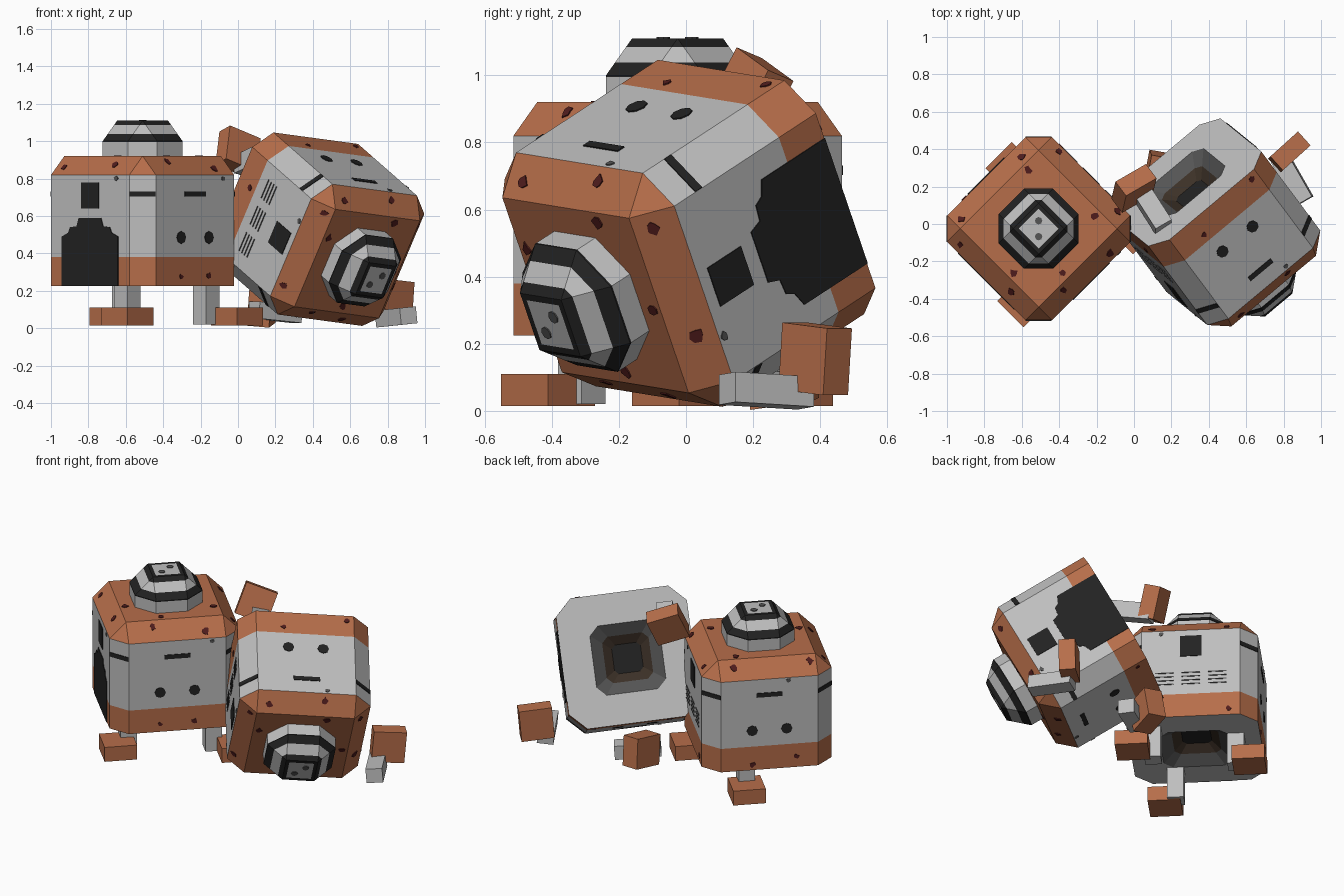
import bpy, bmesh, math, random
from mathutils import Matrix, Vector

if "Cube" in bpy.data.objects:
    bpy.data.objects.remove(bpy.data.objects["Cube"])
random.seed(4)


def material(name, rgb):
    m = bpy.data.materials.new(name)
    m.use_nodes = True
    m.diffuse_color = (*rgb, 1)
    m.node_tree.nodes["Principled BSDF"].inputs["Base Color"].default_value = (*rgb, 1)
    return m


ORANGE, GREY, BLACK, RUST, DIM, BROWN = range(6)
MATS = [material("orange_paint", (0.47, 0.155, 0.068)),
        material("light_grey", (0.52, 0.52, 0.52)),
        material("near_black", (0.016, 0.016, 0.016)),
        material("dark_rust", (0.08, 0.012, 0.012)),
        material("dim_grey", (0.09, 0.09, 0.09)),
        material("dark_brown", (0.045, 0.03, 0.02))]


def finish(name, bm, matrix, mat=None):
    """Turn a bmesh into an object, optionally in a single colour."""
    bmesh.ops.recalc_face_normals(bm, faces=bm.faces)
    mesh = bpy.data.meshes.new(name)
    for m in MATS if mat is None else [MATS[mat]]:
        mesh.materials.append(m)
    bm.to_mesh(mesh)
    bm.free()
    ob = bpy.data.objects.new(name, mesh)
    ob.matrix_world = matrix
    bpy.context.collection.objects.link(ob)
    return ob


def box(name, size, centre, matrix, mat):
    bm = bmesh.new()
    bmesh.ops.create_cube(bm, size=1, matrix=Matrix.Translation(centre) @ Matrix.Diagonal((*size, 1)))
    return finish(name, bm, matrix, mat)


def turned_box(name, size, centre, angles, mat):
    turn = [Matrix.Rotation(math.radians(a), 4, ax) for a, ax in zip(angles, "XYZ")]
    return box(name, size, (0, 0, 0), Matrix.Translation(centre) @ turn[2] @ turn[1] @ turn[0], mat)


def chamfered(half, chamfer, z0, z1, cuts):
    """Box with chamfered uprights and top, cut into height bands."""
    bm = bmesh.new()
    bmesh.ops.create_cube(bm, size=1, matrix=Matrix.Translation((0, 0, (z0 + z1) / 2))
                          @ Matrix.Diagonal((2 * half, 2 * half, z1 - z0, 1)))
    edges = [e for e in bm.edges if max(v.co.z for v in e.verts) > z1 - 0.001]
    bmesh.ops.bevel(bm, geom=edges, offset=chamfer, segments=1, affect='EDGES', profile=0.5)
    for z in cuts:
        bmesh.ops.bisect_plane(bm, geom=bm.verts[:] + bm.edges[:] + bm.faces[:],
                               plane_co=(0, 0, z), plane_no=(0, 0, 1), dist=1e-5)
    return bm


def step_in(bm, face, scale, dz, mat):
    """Inset a level face, shift it in height and colour the new floor."""
    new = bmesh.ops.extrude_discrete_faces(bm, faces=[face])["faces"][0]
    for v in new.verts:
        v.co = Vector((v.co.x * scale, v.co.y * scale, v.co.z + dz))
    new.material_index = mat
    return new


def plate(name, points, angle, matrix, mat, dist=0.396, height=0.0, pitch=0.0):
    """Thin painted plate on the wall that faces the given angle."""
    bm = bmesh.new()
    face = bm.faces.new([bm.verts.new((x, 0.002, z)) for x, z in points])
    ext = bmesh.ops.extrude_face_region(bm, geom=[face], use_keep_orig=True)
    for v in ext["geom"]:
        if isinstance(v, bmesh.types.BMVert):
            v.co.y = -0.004
    local = (Matrix.Rotation(math.radians(angle), 4, 'Z') @ Matrix.Translation((0, -dist, height))
             @ Matrix.Rotation(math.radians(pitch), 4, 'X'))
    return finish(name, bm, matrix @ local, mat)


def rect(x, z, w, h):
    return [(x - w, z - h), (x + w, z - h), (x + w, z + h), (x - w, z + h)]


def blob(x, z, r, n=8, rough=0.0):
    return [(x + r * random.uniform(1 - rough, 1) * math.cos(2 * math.pi * i / n),
             z + r * random.uniform(1 - rough, 1) * math.sin(2 * math.pi * i / n)) for i in range(n)]


def hut(prefix, matrix):
    # Body: orange foot band and shoulders around grey walls
    bm = chamfered(0.396, 0.1, 0.225, 0.92, [0.38, 0.819])
    for f in bm.faces:
        z = f.calc_center_median().z
        f.material_index = ORANGE if 0.23 < z < 0.38 or z > 0.82 else GREY
    floor = min(bm.faces, key=lambda f: f.calc_center_median().z)
    rim = step_in(bm, floor, 0.53, 0, DIM)
    for scale, dz, mat in ((0.67, 0.05, BROWN), (0.62, 0.04, BLACK)):
        ring_mat = rim.material_index
        rim = step_in(bm, rim, scale, dz, mat)
        for e in rim.edges:
            for f in e.link_faces:
                if f != rim:
                    f.material_index = ring_mat
    finish(prefix + "_body", bm, matrix)

    # Cap with dark bands
    bm = chamfered(0.206, 0.11, 0.9, 1.11, [0.995, 1.038, 1.085])
    for f in bm.faces:
        z = f.calc_center_median().z
        f.material_index = BLACK if 0.995 < z < 1.038 or z > 1.085 else GREY
    top = max(bm.faces, key=lambda f: f.calc_center_median().z)
    step_in(bm, top, 0.78, 0, GREY)
    finish(prefix + "_cap", bm, matrix)
    for sx in (-1, 1):
        plate(prefix + "_cap_dot", blob(0.03 * sx, 0.03 * sx, 0.02), 0, matrix, DIM, 0, 1.11, -90)

    # Slots and eyes on two opposite walls, slots on the corners
    for a in (0, 180):
        plate(prefix + "_slot", rect(0, 0.717, 0.08, 0.014), a, matrix, BLACK)
        for x in (-0.105, 0.105):
            plate(prefix + "_eye", blob(x, 0.485, 0.034), a, matrix, BLACK)
    for a in (45, 135, 225, 315):
        plate(prefix + "_corner_slot", rect(0, 0.717, 0.07, 0.014), a, matrix, BLACK, 0.489)

    # Door, windows and vents
    half = [(0.212, 0.225), (0.212, 0.49), (0.165, 0.51), (0.15, 0.54), (0.1, 0.545), (0.085, 0.588)]
    plate(prefix + "_door", half + [(-x, z) for x, z in reversed(half)], -90, matrix, BLACK)
    for a in (-90, 90):
        plate(prefix + "_window", rect(0, 0.71, 0.065, 0.07), a, matrix, BLACK)
    for x in (-0.16, 0, 0.16):
        for row in range(4):
            plate(prefix + "_vent", rect(x, 0.45 + row * 0.026, 0.055, 0.003), 90, matrix, DIM)

    # Rust patches on the painted bands
    for a in (0, 90, 180, 270):
        for side in (-1, 1):
            if a != 270:
                plate(prefix + "_rust", blob(side * random.uniform(0.1, 0.26), random.uniform(0.26, 0.35),
                                             0.022, 7, 0.6), a, matrix, RUST)
            plate(prefix + "_rust", blob(side * random.uniform(0.1, 0.26), random.uniform(-0.03, 0.03),
                                         0.028, 7, 0.6), a, matrix, RUST, 0.346, 0.87, -45)
        plate(prefix + "_rust", blob(random.uniform(-0.2, 0.2), 0.26, 0.028, 7, 0.6),
              a, matrix, RUST, 0, 0.92, -90)
        plate(prefix + "_scuff", blob(random.uniform(-0.25, 0.25), 0.8, 0.018, 7, 0.5), a, matrix, DIM)


# Standing hut with three legs
upright = Matrix.Translation((-0.51, -0.025, 0)) @ Matrix.Rotation(math.radians(45), 4, 'Z')
hut("upright", upright)
for name, leg, foot in (("back", (0.12, 0.25), (0.127, 0.33)),
                        ("left", (-0.26, -0.145), (-0.33, -0.216)),
                        ("right", (0.24, -0.24), (0.36, -0.354))):
    box(f"upright_{name}_leg", (0.1, 0.1, 0.27), (*leg, 0.155), upright, GREY)
    box(f"upright_{name}_foot", (0.198, 0.198, 0.095), (*foot, 0.0625), upright, ORANGE)

# Toppled hut: cap points forward and down
up = Vector((0.53, -0.71, -0.465)).normalized()
side = Vector((-0.75, -0.66, 0.09))
side = (side - up * side.dot(up)).normalized()
back = up.cross(side)
tilted = Matrix((side, back, up)).transposed().to_4x4()
tilted.translation = (0.15, 0.383, 0.772)
hut("tilted", tilted)

# Its loose legs and feet
turned_box("tilted_upper_foot", (0.2, 0.1, 0.2), (0.0, 0.19, 0.945), (-20, 20, 30), ORANGE)
turned_box("tilted_upper_leg", (0.1, 0.26, 0.1), (0.09, 0.09, 0.9), (-15, 10, 30), GREY)
turned_box("tilted_side_foot", (0.2, 0.1, 0.2), (0.83, 0.385, 0.155), (0, 5, 42), ORANGE)
turned_box("tilted_side_leg", (0.1, 0.27, 0.09), (0.845, 0.24, 0.06), (-3, -5, 30), GREY)
turned_box("tilted_lower_foot", (0.12, 0.19, 0.19), (0.13, 0.28, 0.115), (8, 5, -10), ORANGE)
turned_box("tilted_lower_leg", (0.28, 0.1, 0.09), (0.2, 0.22, 0.085), (0, 5, 35), GREY)
